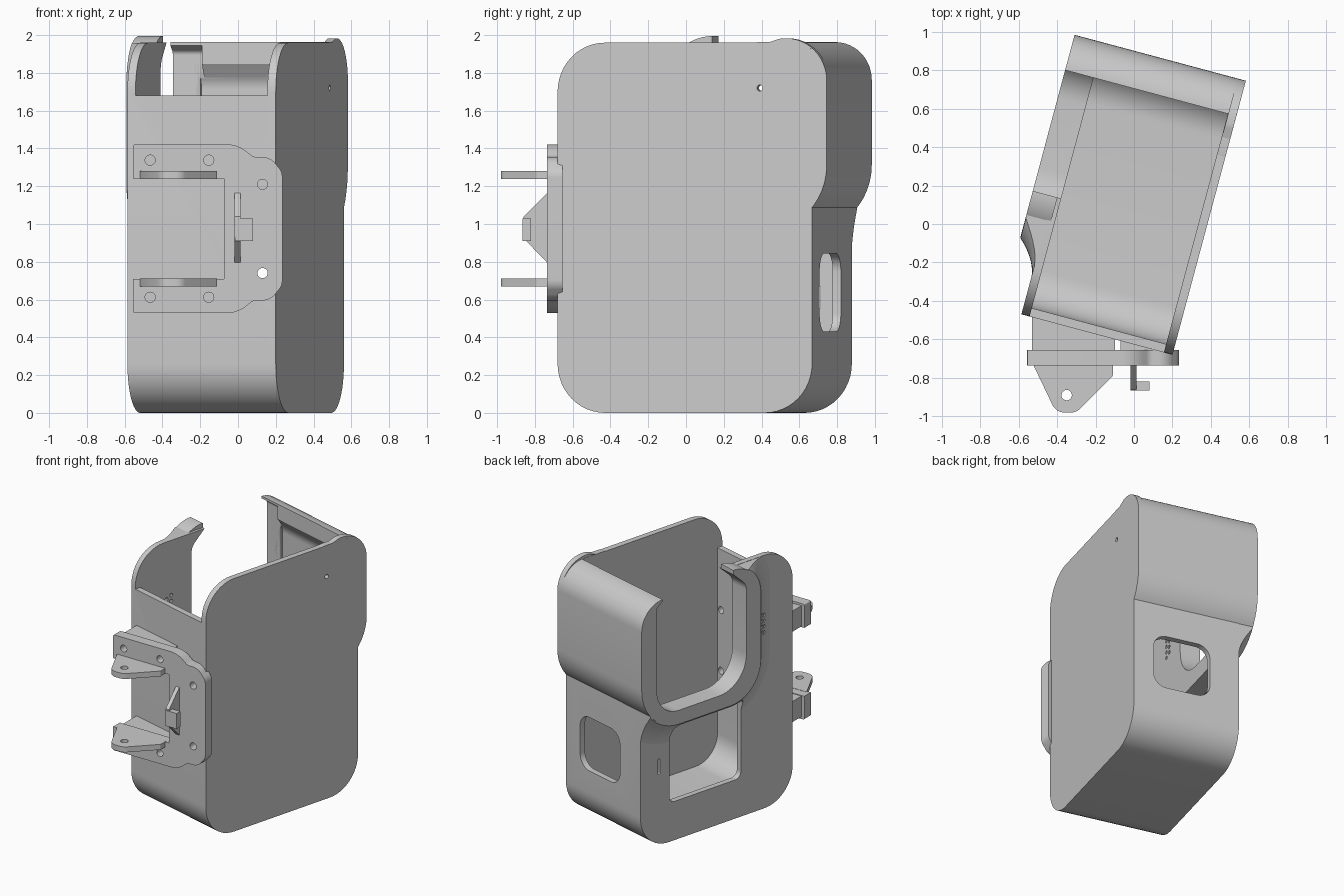
import bpy, bmesh, math
from mathutils import Matrix, Vector

cube = bpy.data.objects.get("Cube")
if cube:
    bpy.data.objects.remove(cube)

grey = bpy.data.materials.new("plain_grey")
grey.use_nodes = True
COLOUR = (0.6, 0.6, 0.6, 1)
grey.diffuse_color = COLOUR
grey.node_tree.nodes["Principled BSDF"].inputs["Base Color"].default_value = COLOUR

TURN = Matrix.Rotation(math.radians(-15), 4, 'Z')   # case sits turned on its mount


def rounded(corners, steps=12):
    """Fillet a polygon given as (p, q, radius) corners."""
    out, n = [], len(corners)
    for i, (p, q, r) in enumerate(corners):
        c = Vector((p, q))
        if r == 0:
            out.append(c)
            continue
        a = (Vector(corners[i - 1][:2]) - c).normalized()
        b = (Vector(corners[(i + 1) % n][:2]) - c).normalized()
        half = a.angle(b) / 2
        centre = c + (a + b).normalized() * (r / math.sin(half))
        start = c + a * (r / math.tan(half)) - centre
        end = c + b * (r / math.tan(half)) - centre
        sweep = math.atan2(start.x * end.y - start.y * end.x, start.dot(end))
        for k in range(steps + 1):
            out.append(centre + Matrix.Rotation(sweep * k / steps, 2) @ start)
    return out


def rect(p0, q0, p1, q1, r=0):
    return rounded([(p0, q0, r), (p1, q0, r), (p1, q1, r), (p0, q1, r)])


def circle(p, q, r, n=20):
    return [Vector((p + r * math.cos(k * math.tau / n), q + r * math.sin(k * math.tau / n)))
            for k in range(n)]


def place(axis, c, p, q):
    return {'x': (c, p, q), 'y': (p, c, q), 'z': (p, q, c)}[axis]


def loft(name, axis, layers):
    """Skin (depth, outline) layers into a closed solid."""
    bm = bmesh.new()
    rings = [[bm.verts.new(place(axis, c, *p)) for p in pts] for c, pts in layers]
    for lo, hi in zip(rings, rings[1:]):
        for i in range(len(lo)):
            bm.faces.new((lo[i - 1], lo[i], hi[i], hi[i - 1]))
    bm.faces.new(rings[0])
    bm.faces.new(rings[-1])
    bmesh.ops.recalc_face_normals(bm, faces=bm.faces)
    mesh = bpy.data.meshes.new(name)
    bm.to_mesh(mesh)
    bm.free()
    mesh.materials.append(grey)
    obj = bpy.data.objects.new(name, mesh)
    bpy.context.collection.objects.link(obj)
    return obj


def prism(name, axis, pts, a, b):
    return loft(name, axis, [(a, pts), (b, pts)])


def combine(obj, tools, operation):
    bpy.context.view_layer.objects.active = obj
    for tool in tools:
        mod = obj.modifiers.new("cut", 'BOOLEAN')
        mod.operation, mod.solver, mod.object = operation, 'EXACT', tool
        bpy.ops.object.modifier_apply(modifier=mod.name)


def discard(objs):
    for o in objs:
        bpy.data.objects.remove(o)


# Case: rounded block, back hump, raised side frame and a small rise on the plain wall
case = prism("case", 'x', rect(-0.605, 0, 0.79, 1.96, 0.26), -0.444, 0.369)
hump = prism("back_hump", 'x', rounded([(0.2, 0.96, 0.3), (0.87, 0.96, 0.35),
                                        (0.87, 1.963, 0.2), (0.2, 1.963, 0.3)]), -0.553, 0.369)
frame = prism("side_frame", 'x', rounded([(-0.22, 0.956, 0.27), (0.52, 0.956, 0),
                                          (0.52, 1.966, 0), (-0.22, 2.01, 0.25)]), -0.5528, -0.42)
rise = prism("wall_rise", 'x', rounded([(0.53, 1.8, 0), (0.86, 1.8, 0), (0.8685, 1.76, 0),
                                        (0.8685, 1.983, 0.22), (0.62, 1.983, 0.1),
                                        (0.53, 1.955, 0)]), 0.325, 0.3688)

# Concave flare from the frame down to the side wall, trimmed to the block
layers = []
for k in range(9):
    d = 0.004 + 0.2 * k / 8
    ring = rounded([(-0.22 - d, 0.955 - d, 0.27 + d), (0.87 + d, 0.955 - d, 0.35 + d),
                    (0.87 + d, 1.965 + d, 0.23 + d), (-0.22 - d, 2.01 + d, 0.25 + d)])
    layers.append((-0.442 - 0.109 * (1 - k / 8) ** 2, ring))
flare = loft("frame_flare", 'x', layers)
limit = prism("limit", 'x', rect(-0.603, 0.002, 0.789, 1.958, 0.26), -0.7, 0)
combine(flare, [limit], 'INTERSECT')
discard([limit])

# Case openings: cavity with open top, side frame, windows and small holes
cavity = rounded([(-0.56, 0.045, 0.2), (0.745, 0.045, 0.2), (0.745, 1.75, 0.12), (0.68, 1.847, 0),
                  (0.68, 2.05, 0), (-0.65, 2.05, 0), (-0.65, 1.68, 0), (-0.56, 1.68, 0)])
mouth = rounded([(-0.09, 1.06, 0.25), (0.73, 1.06, 0.2), (0.73, 1.91, 0.03), (0.68, 1.945, 0),
                 (0.68, 2.04, 0), (0.03, 2.04, 0), (0.03, 1.96, 0), (-0.09, 1.85, 0.1)])
cuts = [
    prism("cavity", 'x', cavity, -0.4, 0.323),
    prism("frame_mouth", 'x', mouth, -0.6, -0.38),
    prism("side_window", 'x', rect(-0.13, 0.3, 0.526, 0.93, 0.05), -0.6, -0.38),
    prism("back_window", 'y', rect(-0.22, 0.43, 0.215, 0.845, 0.1), 0.7, 0.9),
    prism("slot", 'x', rect(0.61, 0.55, 0.63, 0.67, 0.009), -0.6, -0.38),
    prism("pin_hole", 'x', circle(0.503, 1.72, 0.016), 0.3, 0.5),
]
for row in range(4):
    for col in range(2):
        cuts.append(prism("sound_hole", 'x', circle(-0.32 + 0.045 * col, 1.38 + 0.045 * row + 0.02 * col,
                                                    0.014, 10), -0.6, -0.38))
shells = [case, hump, frame, flare]
for shell in shells:
    combine(shell, cuts, 'DIFFERENCE')
discard(cuts)
shells.append(rise)
for shell in shells:
    shell.data.transform(TURN)

# Screw holes shared by the mount and the front wall
MID = 0.975
deep = [prism("screw_hole", 'y', circle(0.13, MID + s * 0.235, 0.027), -0.9, -0.5) for s in (-1, 1)]
short = [prism("screw_hole", 'y', circle(x, MID + s * 0.363, 0.027), -0.9, -0.56)
         for s in (-1, 1) for x in (-0.465, -0.155)]
combine(case, deep, 'DIFFERENCE')

# Mount plate: stepped C outline mirrored about its middle
half = [(-0.555, 0.265, 0), (-0.555, 0.447, 0.01), (0.0, 0.447, 0.17), (0.08, 0.38, 0.05),
        (0.17, 0.38, 0.09), (0.235, 0.3, 0.08)]
outline = [(-0.075, 0.265, 0)] + half
outline = [(x, MID + z, r) for x, z, r in outline] + [(x, MID - z, r) for x, z, r in reversed(outline)]
plate = prism("mount_plate", 'y', rounded(outline), -0.735, -0.655)
combine(plate, deep + short, 'DIFFERENCE')
parts = shells + [plate]

# Wedges filling the gap between plate and case
wedge = [(-0.53, -0.66), (-0.1, -0.66), (-0.1, -0.585), (-0.53, -0.47)]
for s, label in ((1, "upper"), (-1, "lower")):
    block = prism(label + "_wedge", 'z', wedge, MID + s * 0.27, MID + s * 0.43)
    combine(block, short, 'DIFFERENCE')
    parts.append(block)
parts.append(prism("middle_wedge", 'z', [(-0.07, -0.66), (0.09, -0.66), (0.09, -0.64), (-0.07, -0.595)],
                   MID - 0.37, MID + 0.37))
discard(deep + short)

# Hinge ears with pin holes
ear = rounded([(-0.52, -0.72, 0), (-0.52, -0.74, 0), (-0.405, -0.98, 0.07), (-0.3, -0.98, 0.07),
               (-0.11, -0.79, 0.01), (-0.11, -0.72, 0)])
for s, label in ((1, "upper"), (-1, "lower")):
    lug = prism(label + "_ear", 'z', ear, MID + s * 0.263, MID + s * 0.305)
    pin = prism("pin", 'z', circle(-0.35, -0.89, 0.027), 0, 2)
    combine(lug, [pin], 'DIFFERENCE')
    discard([pin])
    parts.append(lug)

# Latch: tapered fin with a side tab
parts.append(prism("latch_fin", 'x', [(-0.73, 0.79), (-0.73, 1.17), (-0.86, 1.04), (-0.865, 0.93)],
                   -0.018, 0.012))
parts.append(prism("latch_tab", 'x', rect(-0.865, 0.91, -0.82, 1.03), -0.015, 0.08))

for obj in parts:
    bpy.ops.object.select_all(action='DESELECT')
    obj.select_set(True)
    bpy.context.view_layer.objects.active = obj
    bpy.ops.object.shade_smooth_by_angle(angle=math.radians(30))
